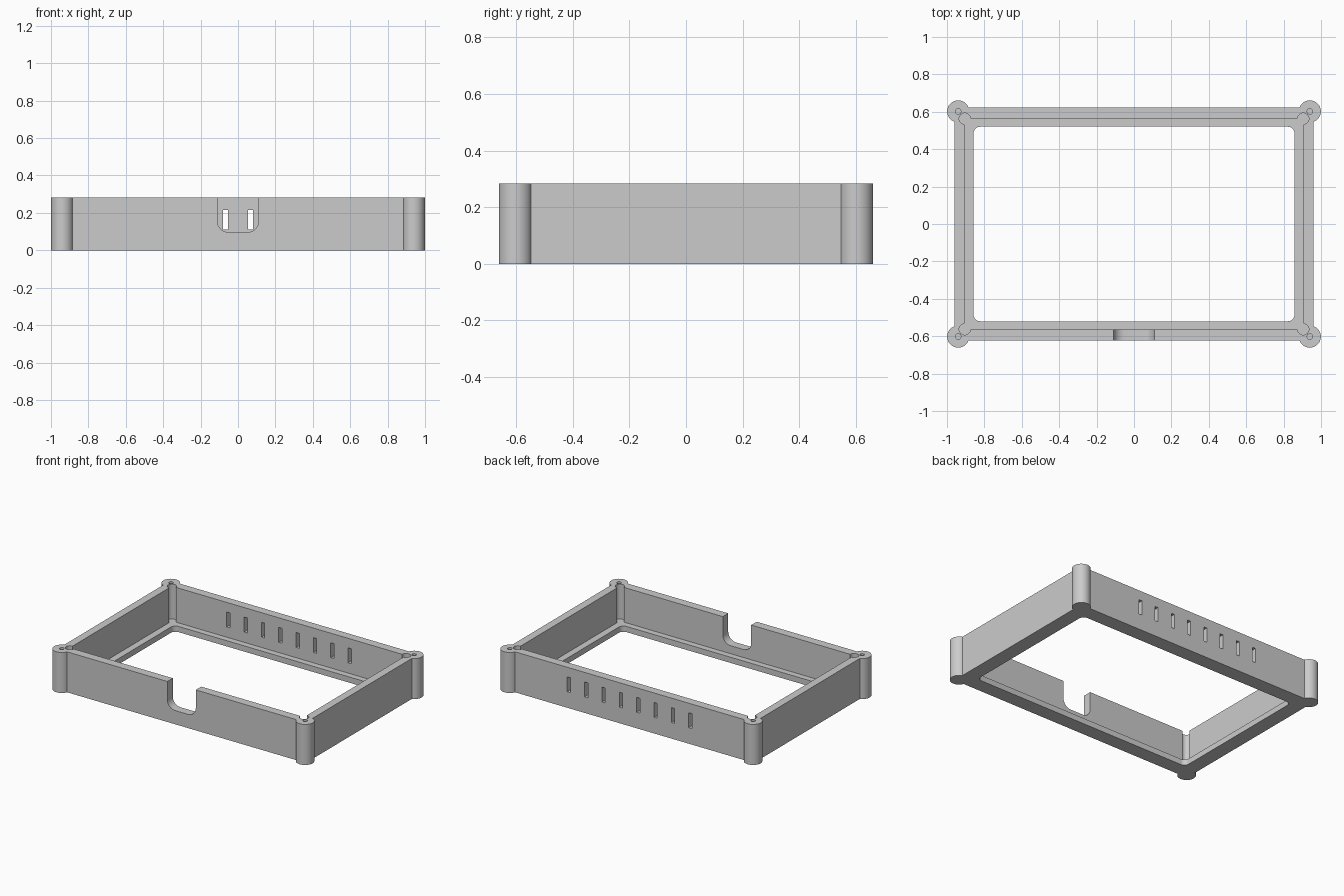
import bpy
import math
from mathutils import Matrix, Vector

cube = bpy.data.objects.get("Cube")
if cube:
    bpy.data.objects.remove(cube, do_unlink=True)

HEIGHT, FLOOR = 0.283, 0.04
OVER = 0.05  # how far cutters overshoot the surface

grey = bpy.data.materials.new("plain grey")
grey.use_nodes = True
colour = (0.6, 0.6, 0.6, 1)
grey.diffuse_color = colour
grey.node_tree.nodes["Principled BSDF"].inputs["Base Color"].default_value = colour


def prism(name, outline, low, high, matrix=Matrix()):
    """Extrude a counter-clockwise outline from low to high."""
    n = len(outline)
    verts = [matrix @ Vector((x, y, z)) for z in (low, high) for x, y in outline]
    faces = [tuple(reversed(range(n))), tuple(range(n, 2 * n))]
    faces += [(i, (i + 1) % n, n + (i + 1) % n, n + i) for i in range(n)]
    mesh = bpy.data.meshes.new(name)
    mesh.from_pydata(verts, [], faces)
    mesh.materials.append(grey)
    obj = bpy.data.objects.new(name, mesh)
    bpy.context.collection.objects.link(obj)
    return obj


def circle(x, y, radius, n=48):
    return [(x + radius * math.cos(math.tau * i / n),
             y + radius * math.sin(math.tau * i / n)) for i in range(n)]


def rectangle(x, y, radius=0.0, steps=8):
    """Centred rectangle with half sizes x, y and optional round corners."""
    corners = [(x, y), (-x, y), (-x, -y), (x, -y)]
    if not radius:
        return corners
    points = []
    for k, (cx, cy) in enumerate(corners):
        cx -= math.copysign(radius, cx)
        cy -= math.copysign(radius, cy)
        for i in range(steps + 1):
            a = math.pi / 2 * (k + i / steps)
            points.append((cx + radius * math.cos(a), cy + radius * math.sin(a)))
    return points


def combine(body, tool, operation):
    mod = body.modifiers.new(operation, "BOOLEAN")
    mod.operation, mod.solver, mod.object = operation, "EXACT", tool
    bpy.context.view_layer.objects.active = body
    bpy.ops.object.modifier_apply(modifier=mod.name)
    bpy.data.objects.remove(tool, do_unlink=True)


corners = [(sx, sy) for sx in (-1, 1) for sy in (-1, 1)]

# Outer block with round corner posts
frame = prism("enclosure_frame", rectangle(0.96, 0.623), 0, HEIGHT)
for sx, sy in corners:
    combine(frame, prism("corner_post", circle(sx * 0.94, sy * 0.602, 0.059), 0, HEIGHT), "UNION")

# Cavity above the ledge, with round relief in each corner
cavity = prism("cavity", rectangle(0.905, 0.563), FLOOR, HEIGHT + OVER)
for sx, sy in corners:
    combine(cavity, prism("relief", circle(sx * 0.905, sy * 0.563, 0.03, 32), FLOOR, HEIGHT + OVER), "UNION")
combine(frame, cavity, "DIFFERENCE")

# Open bottom inside the ledge
combine(frame, prism("opening", rectangle(0.858, 0.52, 0.035), -OVER, HEIGHT), "DIFFERENCE")

# Blind screw holes in the posts
for sx, sy in corners:
    combine(frame, prism("screw_hole", circle(sx * 0.94, sy * 0.602, 0.015, 24), FLOOR, HEIGHT + OVER), "DIFFERENCE")

# Round-bottomed cable notch in the front wall
upright = Matrix.Translation((0, 0, 0.296)) @ Matrix.Rotation(math.pi / 2, 4, "X")
combine(frame, prism("cable_notch", rectangle(0.11, 0.2, 0.06), 0.54, 0.7, upright), "DIFFERENCE")

# Row of vent slots in the back wall
upright = Matrix.Rotation(math.pi / 2, 4, "X")
for i in range(8):
    slot = [((i - 3.5) * 0.134 + x, 0.164 + z) for x, z in rectangle(0.0125, 0.052)]
    combine(frame, prism("vent_slot", slot, -0.7, -0.54, upright), "DIFFERENCE")

# Smooth curved surfaces, keep edges crisp
bpy.ops.object.select_all(action="DESELECT")
frame.select_set(True)
bpy.context.view_layer.objects.active = frame
bpy.ops.object.shade_smooth_by_angle(angle=math.radians(25))
